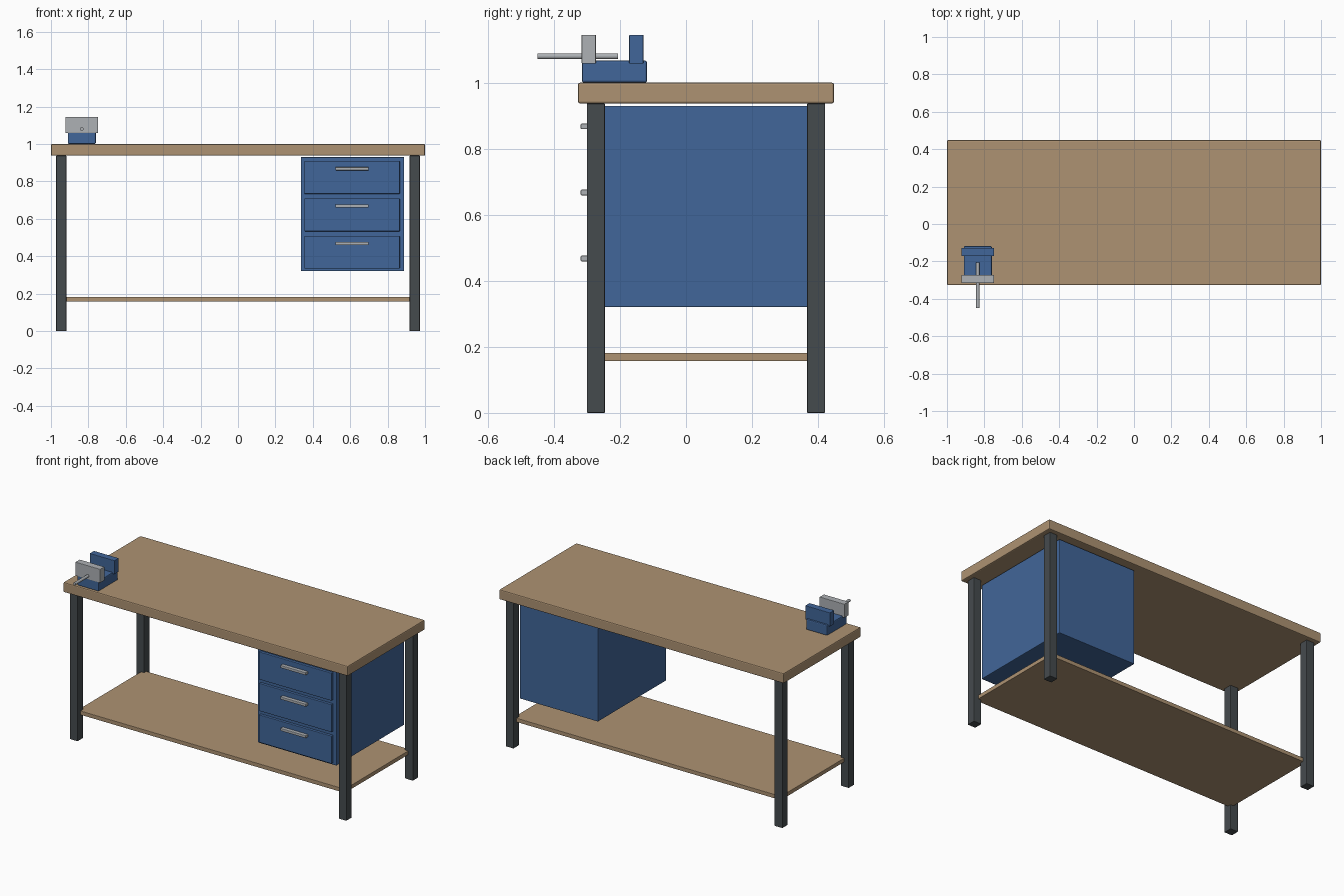
import bpy
from math import radians

if "Cube" in bpy.data.objects:
    bpy.data.objects.remove(bpy.data.objects["Cube"])


def material(name, rgb):
    m = bpy.data.materials.new(name)
    m.diffuse_color = (*rgb, 1)
    m.use_nodes = True
    m.node_tree.nodes["Principled BSDF"].inputs["Base Color"].default_value = m.diffuse_color
    return m


WOOD = material("wood", (0.42, 0.29, 0.17))
BLUE = material("blue_paint", (0.053, 0.133, 0.319))
DARK = material("dark_steel", (0.06, 0.07, 0.076))
STEEL = material("bare_steel", (0.42, 0.44, 0.46))


def box(name, x, y, z, mat, bevel=0.003):
    """Bevelled box from (min, max) ranges on each axis."""
    bpy.ops.mesh.primitive_cube_add(
        size=1, location=[(r[0] + r[1]) / 2 for r in (x, y, z)])
    ob = bpy.context.object
    ob.name = name
    ob.scale = [r[1] - r[0] for r in (x, y, z)]
    bpy.ops.object.transform_apply(location=False, rotation=False, scale=True)
    ob.data.materials.append(mat)
    if bevel:
        mod = ob.modifiers.new("bevel", 'BEVEL')
        mod.width = bevel
        mod.segments = 2
    return ob


# Worktop and lower shelf
box("worktop", (-1, 1), (-0.327, 0.448), (0.937, 1.0), WOOD, 0.006)
box("lower_shelf", (-0.94, 0.94), (-0.27, 0.39), (0.157, 0.182), WOOD, 0.002)

# Four legs
for side, x in (("left", -0.945), ("right", 0.945)):
    for end, y in (("front", -0.273), ("back", 0.394)):
        box(f"{end}_{side}_leg", (x - 0.0275, x + 0.0275),
            (y - 0.0275, y + 0.0275), (0, 0.937), DARK)

# Drawer cabinet with three fronts and handles
box("cabinet", (0.336, 0.888), (-0.28, 0.404), (0.32, 0.93), BLUE, 0.004)
for i in range(3):
    z = 0.821 - 0.2 * i
    box(f"drawer_front_{i + 1}", (0.355, 0.865), (-0.297, -0.275),
        (z - 0.088, z + 0.088), BLUE)
    box(f"drawer_handle_{i + 1}", (0.521, 0.699), (-0.319, -0.294),
        (z + 0.038, z + 0.055), STEEL, 0.003)

# Bench vise
VX = -0.835
box("vise_base", (VX - 0.075, VX + 0.075), (-0.315, -0.118),
    (1.0, 1.067), BLUE, 0.006)
box("vise_fixed_jaw", (VX - 0.087, VX + 0.087), (-0.172, -0.129),
    (1.058, 1.145), BLUE, 0.002)
box("vise_moving_jaw", (VX - 0.087, VX + 0.087), (-0.316, -0.273),
    (1.058, 1.145), STEEL, 0.002)
bpy.ops.mesh.primitive_cylinder_add(
    vertices=16, radius=0.009, depth=0.243,
    location=(VX, -0.328, 1.08), rotation=(radians(90), 0, 0))
screw = bpy.context.object
screw.name = "vise_screw"
screw.data.materials.append(STEEL)
bpy.ops.object.shade_smooth_by_angle(angle=radians(40))
